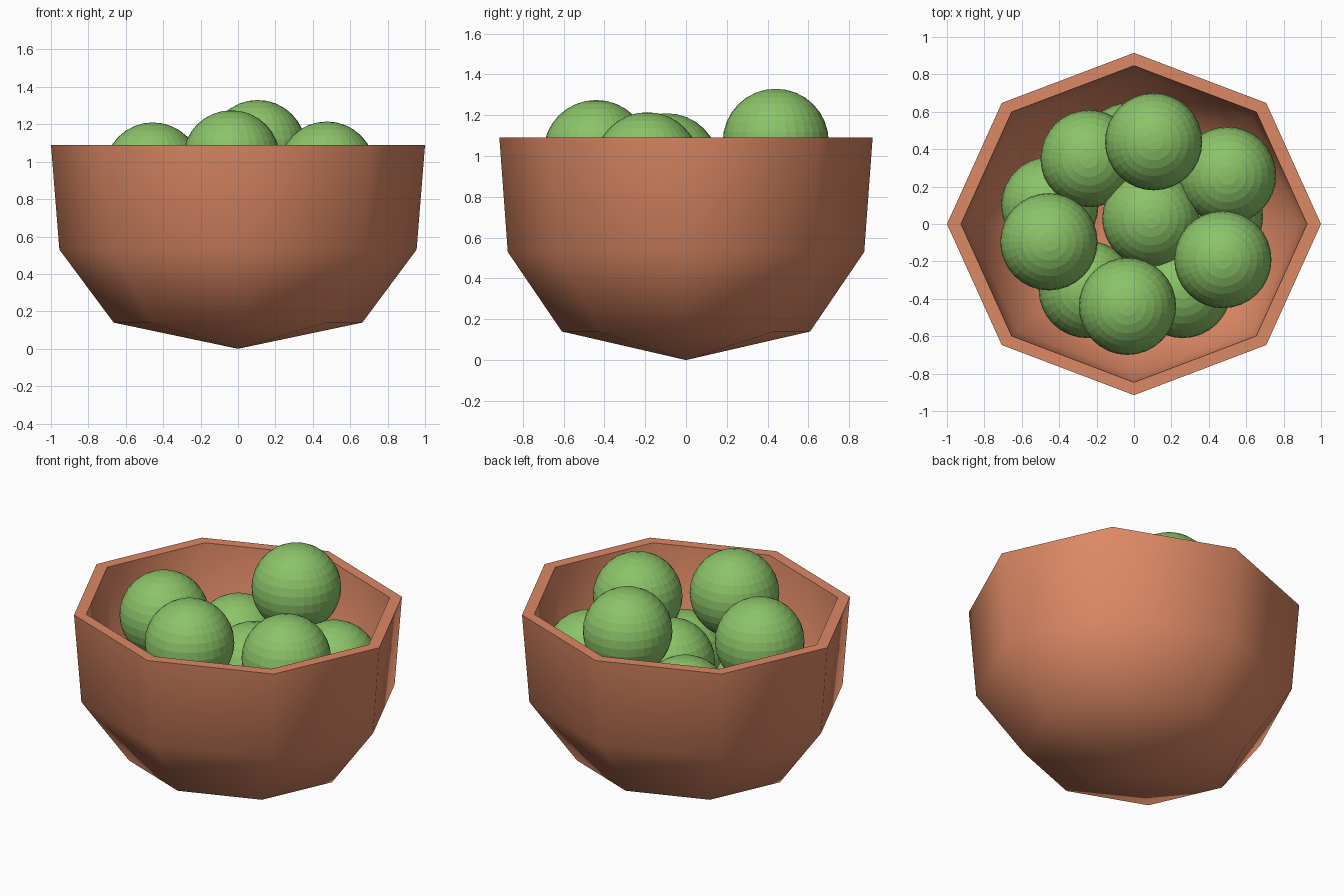
import bpy, bmesh, math

if "Cube" in bpy.data.objects:
    bpy.data.objects.remove(bpy.data.objects["Cube"])


def material(name, color):
    m = bpy.data.materials.new(name)
    m.diffuse_color = (*color, 1)
    m.use_nodes = True
    m.node_tree.nodes["Principled BSDF"].inputs["Base Color"].default_value = m.diffuse_color
    return m


clay = material("clay", (0.72, 0.25, 0.13))
green = material("green", (0.26, 0.55, 0.14))

SIDES = 8
Y_SCALE = 0.915


def finish(name, bm, mat):
    mesh = bpy.data.meshes.new(name)
    bmesh.ops.recalc_face_normals(bm, faces=bm.faces)
    bm.to_mesh(mesh)
    bm.free()
    mesh.materials.append(mat)
    obj = bpy.data.objects.new(name, mesh)
    bpy.context.collection.objects.link(obj)
    return obj


# Bowl: eight-sided lathe of (radius, height), outside then over the rim to the inside
profile = [(0.665, 0.14), (0.955, 0.53), (1.0, 1.09),
           (0.925, 1.09), (0.885, 0.56), (0.61, 0.21)]
bm = bmesh.new()
rings = []
for r, z in profile:
    rings.append([bm.verts.new((r * math.cos(math.tau * i / SIDES),
                                r * Y_SCALE * math.sin(math.tau * i / SIDES), z))
                  for i in range(SIDES)])
outer_pole = bm.verts.new((0, 0, 0))
inner_pole = bm.verts.new((0, 0, 0.12))
for i in range(SIDES):
    j = (i + 1) % SIDES
    for a, b in zip(rings, rings[1:]):
        bm.faces.new((a[i], a[j], b[j], b[i]))
    bm.faces.new((outer_pole, rings[0][j], rings[0][i]))
    bm.faces.new((inner_pole, rings[-1][i], rings[-1][j]))
bowl = finish("bowl", bm, clay)
bpy.context.view_layer.objects.active = bowl
bowl.select_set(True)
bpy.ops.object.shade_smooth_by_angle(angle=math.radians(60))

# Fruit: bottom, middle and top layers of equal balls
centres = [
    (-0.45, 0.10, 0.47), (-0.25, -0.35, 0.49), (0.26, -0.35, 0.58),
    (0.43, 0.04, 0.43), (-0.02, 0.39, 0.42),
    (-0.24, 0.35, 0.69), (0.50, 0.26, 0.75), (0.09, 0.03, 0.72),
    (0.105, 0.44, 1.07), (0.475, -0.19, 0.955), (-0.035, -0.44, 1.015),
    (-0.455, -0.095, 0.95),
]
for n, c in enumerate(centres, 1):
    bm = bmesh.new()
    bmesh.ops.create_uvsphere(bm, u_segments=32, v_segments=16, radius=0.26)
    finish(f"fruit_{n}", bm, green).location = c
